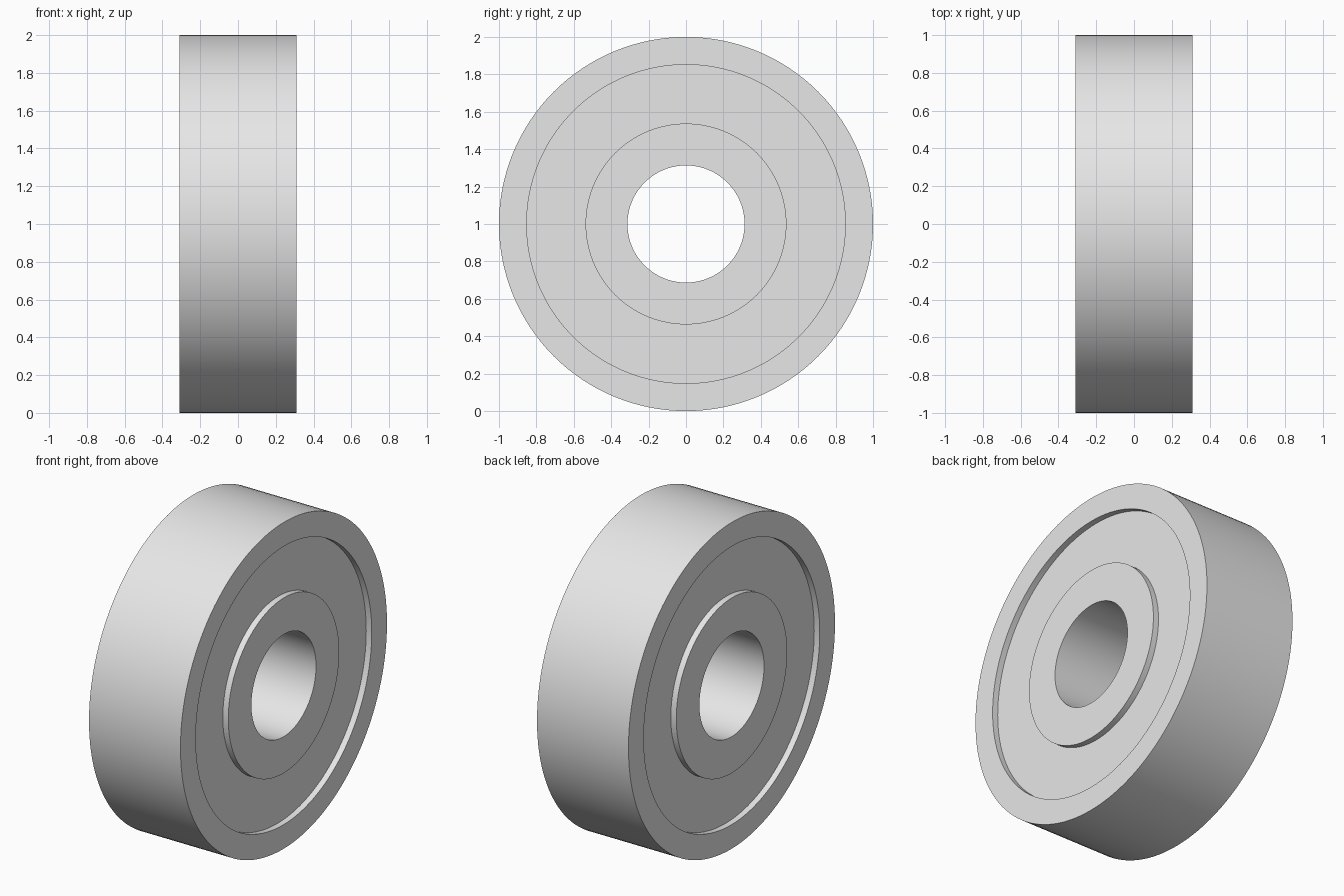
import bpy
import bmesh
import math
from mathutils import Matrix, Vector

default = bpy.data.objects.get("Cube")
if default:
    bpy.data.objects.remove(default, do_unlink=True)

SEGMENTS = 128
HALF_WIDTH = 0.31
RECESS = 0.037
BORE_RADIUS = 0.313
INNER_RADIUS = 0.537
SHIELD_RADIUS = 0.852
OUTER_RADIUS = 1.0

steel = bpy.data.materials.new("light_grey_steel")
steel.use_nodes = True
grey = (0.8, 0.8, 0.8, 1.0)
steel.diffuse_color = grey
steel.node_tree.nodes["Principled BSDF"].inputs["Base Color"].default_value = grey

# Half of the cross-section as (x, radius), from the bore to the rim
shield_x = HALF_WIDTH - RECESS
half = [
    (HALF_WIDTH, BORE_RADIUS),
    (HALF_WIDTH, INNER_RADIUS),
    (shield_x, INNER_RADIUS),
    (shield_x, SHIELD_RADIUS),
    (HALF_WIDTH, SHIELD_RADIUS),
    (HALF_WIDTH, OUTER_RADIUS),
]
# Mirror it to close the section
section = half + [(-x, r) for x, r in reversed(half)]

# Revolve the section about the x axis
bm = bmesh.new()
rings = []
for i in range(SEGMENTS):
    turn = Matrix.Rotation(math.tau * i / SEGMENTS, 3, "X")
    rings.append([bm.verts.new(turn @ Vector((x, 0, r))) for x, r in section])
for i, ring in enumerate(rings):
    following = rings[(i + 1) % SEGMENTS]
    for j in range(len(section)):
        k = (j + 1) % len(section)
        bm.faces.new((ring[j], ring[k], following[k], following[j]))
bmesh.ops.recalc_face_normals(bm, faces=bm.faces)

mesh = bpy.data.meshes.new("bearing_ring")
bm.to_mesh(mesh)
bm.free()
mesh.materials.append(steel)

bearing = bpy.data.objects.new("bearing_ring", mesh)
bearing.location.z = OUTER_RADIUS
bpy.context.collection.objects.link(bearing)

# Smooth round walls with crisp rims
bpy.ops.object.select_all(action="DESELECT")
bearing.select_set(True)
bpy.context.view_layer.objects.active = bearing
bpy.ops.object.shade_smooth_by_angle(angle=math.radians(30))
